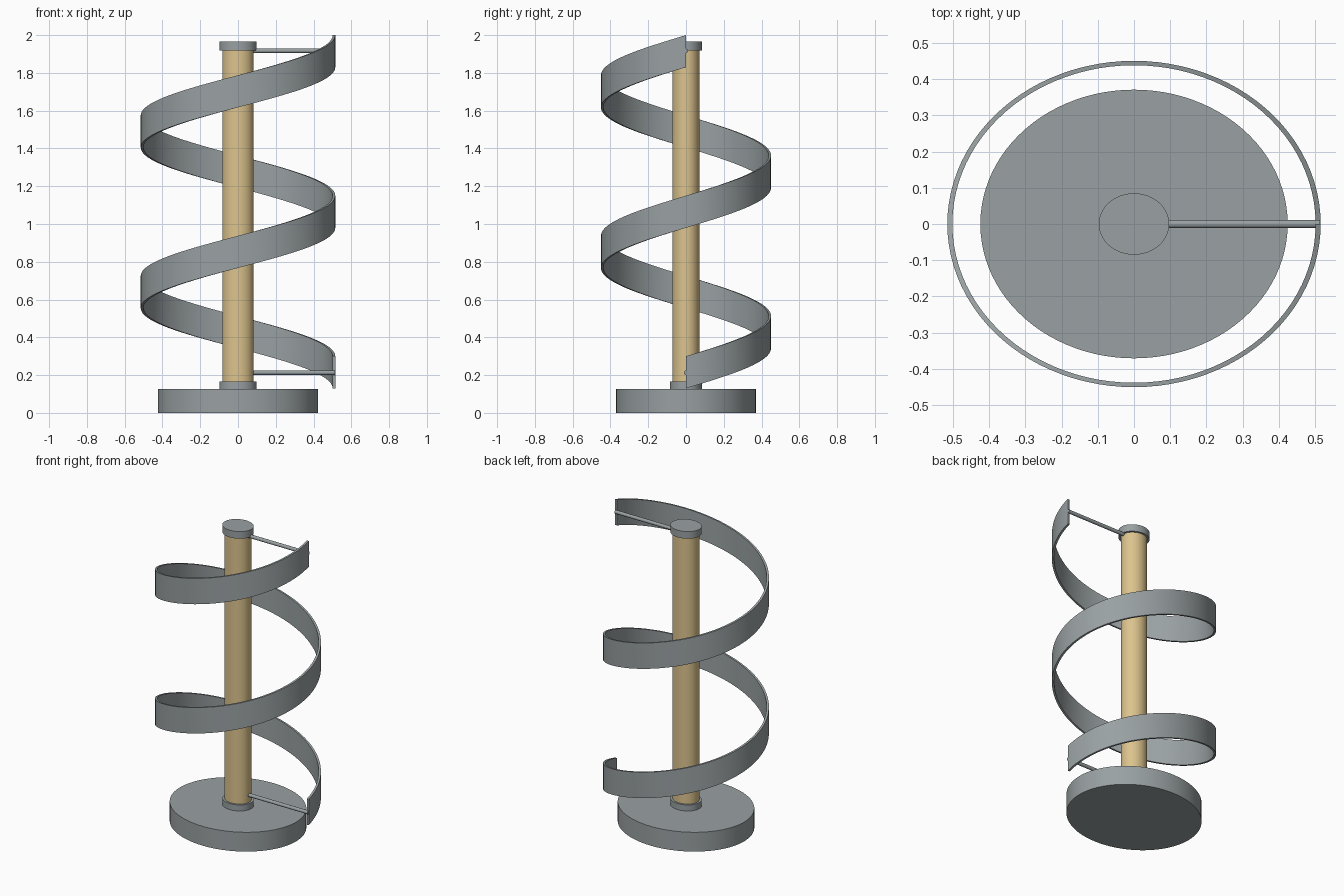
import bpy, bmesh
from math import cos, sin, tau, radians, pi

cube = bpy.data.objects.get("Cube")
if cube:
    bpy.data.objects.remove(cube)

SQUASH = 0.874  # the whole plan is slightly elliptical


def material(name, color):
    mat = bpy.data.materials.new(name)
    mat.use_nodes = True
    mat.diffuse_color = color
    mat.node_tree.nodes["Principled BSDF"].inputs["Base Color"].default_value = color
    return mat


grey = material("grey metal", (0.32, 0.355, 0.365, 1))
tan = material("tan wood", (0.72, 0.55, 0.27, 1))


def finish(obj, name, mat):
    obj.name = name
    obj.data.materials.append(mat)
    bpy.ops.object.select_all(action="DESELECT")
    obj.select_set(True)
    bpy.context.view_layer.objects.active = obj
    bpy.ops.object.transform_apply(location=False, rotation=True, scale=True)
    bpy.ops.object.shade_smooth_by_angle(angle=radians(35))


def disc(name, radius, bottom, top, mat):
    bpy.ops.mesh.primitive_cylinder_add(
        vertices=96, radius=radius, depth=top - bottom, location=(0, 0, (bottom + top) / 2))
    obj = bpy.context.object
    obj.scale.y = SQUASH
    finish(obj, name, mat)


def rod(name, z):
    start, end = 0.07, 0.513
    bpy.ops.mesh.primitive_cylinder_add(
        vertices=24, radius=0.0115, depth=end - start,
        location=((start + end) / 2, 0, z), rotation=(0, pi / 2, 0))
    finish(bpy.context.object, name, grey)


def helix_band(name, inner, outer, bottom, height, rise, turns, steps):
    bm = bmesh.new()
    section = [(inner, 0), (outer, 0), (outer, height), (inner, height)]
    rings = []
    for i in range(steps + 1):
        t = i / steps
        a = t * turns * tau
        rings.append([bm.verts.new((r * cos(a), r * sin(a) * SQUASH, bottom + rise * t + h))
                      for r, h in section])
    for lower, upper in zip(rings, rings[1:]):
        for k in range(4):
            n = (k + 1) % 4
            bm.faces.new((lower[k], lower[n], upper[n], upper[k]))
    bm.faces.new(rings[0])
    bm.faces.new(rings[-1])
    bmesh.ops.recalc_face_normals(bm, faces=bm.faces)
    mesh = bpy.data.meshes.new(name)
    bm.to_mesh(mesh)
    bm.free()
    obj = bpy.data.objects.new(name, mesh)
    bpy.context.collection.objects.link(obj)
    finish(obj, name, grey)


# Base, column and its end collars
disc("base", 0.424, 0, 0.127, grey)
disc("column", 0.083, 0.127, 1.93, tan)
disc("lower_collar", 0.097, 0.127, 0.167, grey)
disc("top_cap", 0.097, 1.918, 1.965, grey)

# Two-turn spiral ribbon and the rods that hold its ends
helix_band("spiral_band", 0.501, 0.515, 0.13, 0.17, 1.70, 2, 192)
rod("lower_rod", 0.213)
rod("upper_rod", 1.917)
